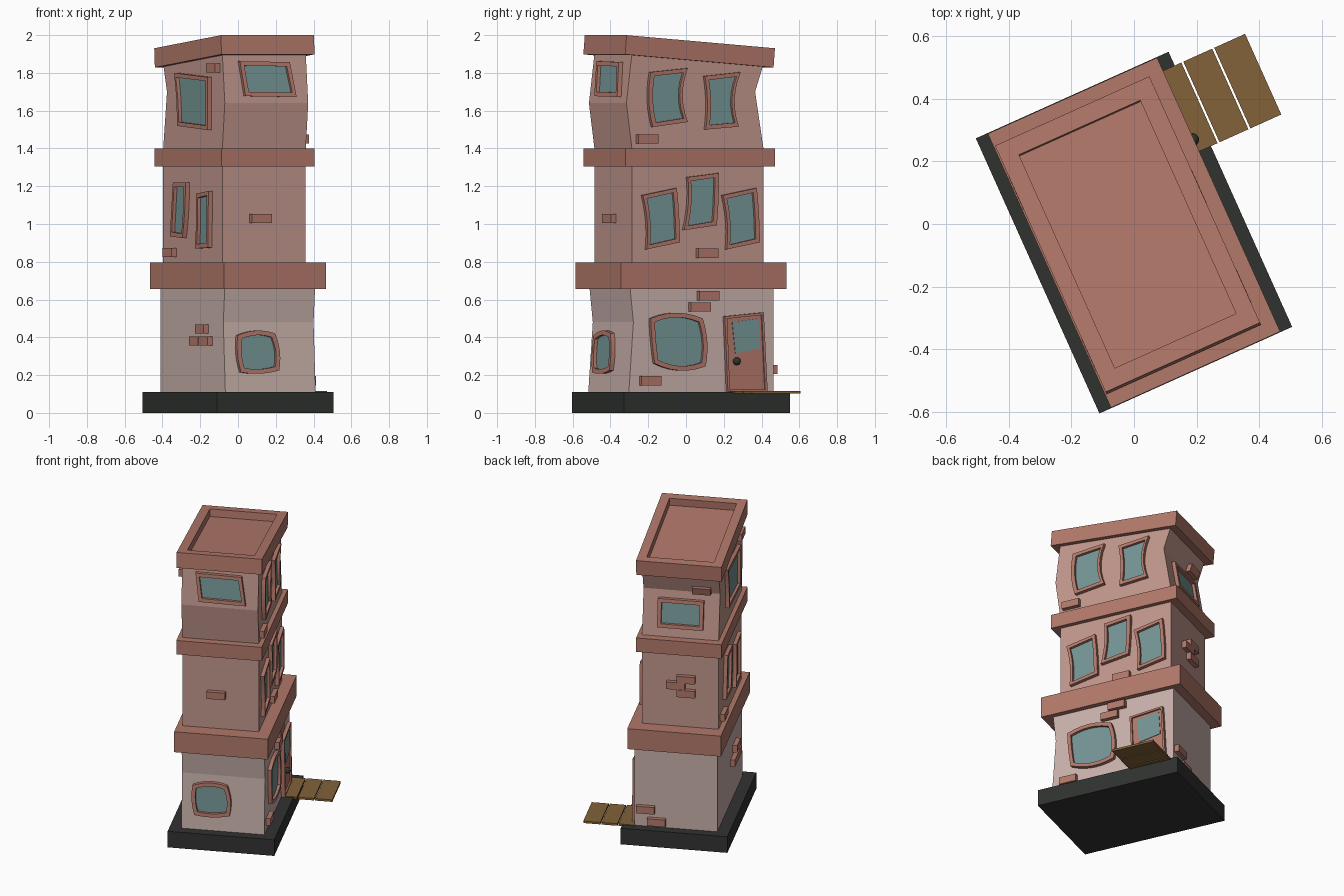
import bpy, bmesh, math
from mathutils import Vector, Matrix

if "Cube" in bpy.data.objects:
    bpy.data.objects.remove(bpy.data.objects["Cube"])

TURN = Matrix.Translation((0, -0.0275, 0)) @ Matrix.Rotation(math.radians(24.2), 4, 'Z')


def material(name, r, g, b):
    m = bpy.data.materials.new(name)
    lin = [(c / 255 / 12.92) if c < 10 else ((c / 255 + 0.055) / 1.055) ** 2.4 for c in (r, g, b)]
    m.diffuse_color = (*lin, 1)
    m.use_nodes = True
    m.node_tree.nodes["Principled BSDF"].inputs["Base Color"].default_value = m.diffuse_color
    return m


GREY_PINK = material("pale wall", 200, 176, 170)
PINK = material("pink wall", 192, 150, 140)
TRIM = material("brick red trim", 178, 120, 106)
GLASS = material("teal glass", 115, 148, 147)
DARK = material("dark stone", 48, 50, 48)
WOOD = material("brown wood", 130, 98, 56)


def loft(name, rings, mat, closed=False):
    """Join rings of points (local frame) with quads; cap ends or close the loop."""
    bm = bmesh.new()
    loops = [[bm.verts.new(TURN @ Vector(p)) for p in r] for r in rings]
    n = len(rings[0])
    pairs = list(zip(loops, loops[1:])) + ([(loops[-1], loops[0])] if closed else [])
    for a, b in pairs:
        for i in range(n):
            j = (i + 1) % n
            bm.faces.new((a[i], a[j], b[j], b[i]))
    if not closed:
        bm.faces.new(loops[0])
        bm.faces.new(loops[-1])
    bmesh.ops.recalc_face_normals(bm, faces=bm.faces)
    me = bpy.data.meshes.new(name)
    bm.to_mesh(me)
    bm.free()
    me.materials.append(mat)
    ob = bpy.data.objects.new(name, me)
    bpy.context.collection.objects.link(ob)
    return ob


def rect(hu, hv, z, cu=0.0, cv=0.0):
    return [(cu - hu, cv - hv, z), (cu + hu, cv - hv, z), (cu + hu, cv + hv, z), (cu - hu, cv + hv, z)]


def slab(name, hu, hv, z0, z1, mat, cu=0.0, cv=0.0):
    return loft(name, [rect(hu, hv, z0, cu, cv), rect(hu, hv, z1, cu, cv)], mat)


# Floors: centre u, half width u, front profile (v, z) and back profile (v, z)
FLOORS = [
    (0.0, 0.262, [(-.42, .10), (-.393, .48), (-.413, .67)], [(.42, .10), (.42, .67)], GREY_PINK),
    (-.021, 0.242, [(-.382, .78), (-.382, 1.32)], [(.382, .78), (.382, 1.32)], PINK),
    (-.021, 0.242, [(-.382, 1.39), (-.415, 1.64), (-.382, 1.91)],
     [(.382, 1.39), (.332, 1.70), (.38, 1.845)], PINK),
]
for i, (cu, hu, front, back, mat) in enumerate(FLOORS):
    prof = front + back[::-1]
    loft("wall_floor_%d" % (i + 1), [[(cu + s * hu, v, z) for v, z in prof] for s in (-1, 1)], mat)

# Base and ledges
slab("base", .337, .481, 0, .11, DARK)
slab("lower_ledge", .296, .479, .655, .795, TRIM)
slab("middle_ledge", .27, .434, 1.305, 1.40, TRIM, -.021)

# Tilted roof slab with a sunken top
tilt = Matrix.Translation((-.021, .004, 1.965)) @ Matrix.Rotation(math.radians(-4.6), 4, 'X')
rings = [rect(.27, .432, -.102), rect(.27, .432, 0), rect(.212, .374, 0), rect(.212, .374, -.05)]
loft("roof", [[tilt @ Vector(p) for p in r] for r in rings], TRIM)


def interp(prof, z):
    for (v0, z0), (v1, z1) in zip(prof, prof[1:]):
        if z <= z1:
            break
    return v0 + (v1 - v0) * (z - z0) / (z1 - z0)


def on_wall(floor, side, a, z, out):
    """Point on a wall: a runs along the wall, out stands off from it."""
    cu, hu, front, back, _ = FLOORS[floor - 1]
    if side == 'R':
        return (cu + hu + out, a, z)
    if side == 'L':
        return (cu - hu - out, a, z)
    if side == 'F':
        return (a, interp(front, z) - out, z)
    return (a, interp(back, z) + out, z)


def outline(corners, bows, steps=6):
    """Quad BL, BR, TR, TL whose edges bow outward by the given amounts."""
    pts = []
    for i in range(4):
        p, q = Vector(corners[i]), Vector(corners[(i + 1) % 4])
        d = (q - p).normalized()
        n = steps if bows[i] else 1
        for k in range(n):
            t = k / n
            pts.append(p.lerp(q, t) + Vector((d.y, -d.x)) * bows[i] * 4 * t * (1 - t))
    return pts


def plate(name, floor, side, pts, o0, o1, mat):
    loft(name, [[on_wall(floor, side, *p, o) for p in pts] for o in (o0, o1)], mat)


def window(name, floor, side, corners, bows=(0, 0, 0, 0), t=.024):
    outer = outline(corners, bows)
    xs, zs = [p.x for p in outer], [p.y for p in outer]
    c = Vector(((max(xs) + min(xs)) / 2, (max(zs) + min(zs)) / 2))
    k = Vector((1 - 2 * t / (max(xs) - min(xs)), 1 - 2 * t / (max(zs) - min(zs))))
    inner = [c + (p - c) * k for p in outer]
    ring = [(outer, -.005), (outer, .024), (inner, .024), (inner, -.005)]
    loft(name + "_frame", [[on_wall(floor, side, *p, o) for p in pts] for pts, o in ring], TRIM, True)
    plate(name + "_glass", floor, side, inner, -.003, .006, GLASS)


# Windows on the door side
window("parlour_window", 1, 'R', [(-.28, .262), (.016, .246), (-.001, .50), (-.303, .50)], (.03, .018, .03, .004))
middle = [(-.307, .866), (-.115, .903), (-.133, 1.19), (-.33, 1.152)]
window("middle_window_a", 2, 'R', middle, (0, .004, 0, -.014))
window("middle_window_b", 2, 'R', [(-.092, .967), (.099, .993), (.111, 1.269), (-.069, 1.248)], (0, .004, 0, -.014))
window("middle_window_c", 2, 'R', [(a + .464, z) for a, z in middle], (0, .004, 0, -.014))
window("top_window_a", 3, 'R', [(-.272, 1.513), (-.069, 1.54), (-.069, 1.825), (-.284, 1.804)], (0, -.03, 0, .018))
window("top_window_b", 3, 'R', [(.035, 1.50), (.227, 1.515), (.238, 1.804), (.03, 1.783)], (0, -.03, 0, -.012))

# Windows on the other sides
window("front_low_window", 1, 'F', [(-.177, .215), (.044, .225), (.026, .421), (-.191, .41)], (.012, .016, .02, .012))
window("front_top_window", 3, 'F', [(-.151, 1.677), (.145, 1.672), (.116, 1.857), (-.174, 1.862)])
window("back_top_window", 3, 'B', [(-.165, 1.465), (.125, 1.465), (.125, 1.65), (-.165, 1.65)])
window("left_middle_window_a", 2, 'L', [(.08, .925), (.242, .935), (.203, 1.221), (.04, 1.221)], (0, 0, 0, .01))
window("left_middle_window_b", 2, 'L', [(-.25, .875), (-.08, .87), (-.093, 1.16), (-.256, 1.175)], (0, -.01, 0, 0))
window("left_top_window", 3, 'L', [(-.244, 1.497), (.151, 1.52), (.19, 1.80), (-.244, 1.777)], (0, -.012, 0, 0))

# Door with its own frame, pane and knob
door = [(.145, .11), (.376, .11), (.353, .532), (.127, .511)]
window("door", 1, 'R', door, (0, 0, 0, 0), .014)
plate("door_leaf", 1, 'R', outline([(.155, .11), (.366, .11), (.343, .52), (.137, .50)], (0,) * 4), 0, .014, TRIM)
pane = [(.191, .315), (.336, .342), (.325, .50), (.173, .48)]
plate("door_pane", 1, 'R', outline(pane, (0,) * 4), .012, .018, GLASS)
bpy.ops.mesh.primitive_uv_sphere_add(segments=12, ring_count=8, radius=.021,
                                     location=TURN @ Vector(on_wall(1, 'R', .194, .273, .03)))
knob = bpy.context.object
knob.name = "door_knob"
knob.data.materials.append(DARK)
bpy.ops.object.shade_smooth_by_angle()

# Wooden walkway planks
for i, (a, b) in enumerate([(.26, .36), (.367, .468), (.475, .583)]):
    slab("plank_%d" % (i + 1), (b - a) / 2, .141, .102, .116, WOOD, (a + b) / 2, .292)

# Loose bricks standing out of the walls
BRICKS = [(1, 'R', -.014, .56), (1, 'R', .035, .62), (1, 'R', -.30, .17), (2, 'R', .048, .845),
          (3, 'R', -.30, 1.45), (2, 'F', -.046, 1.03), (1, 'L', -.147, .445), (1, 'L', -.075, .38),
          (1, 'L', -.195, .38), (2, 'L', .27, .85), (3, 'L', -.295, 1.825), (2, 'B', -.06, 1.125),
          (2, 'B', .005, 1.08), (2, 'B', -.06, 1.03), (1, 'B', .19, .23), (1, 'B', .12, .15),
          (3, 'B', -.15, 1.72)]
for i, (floor, side, a, z) in enumerate(BRICKS):
    box = [(a - .058, z - .024), (a + .058, z - .024), (a + .058, z + .024), (a - .058, z + .024)]
    plate("brick_%d" % (i + 1), floor, side, box, -.01, .029, TRIM)
